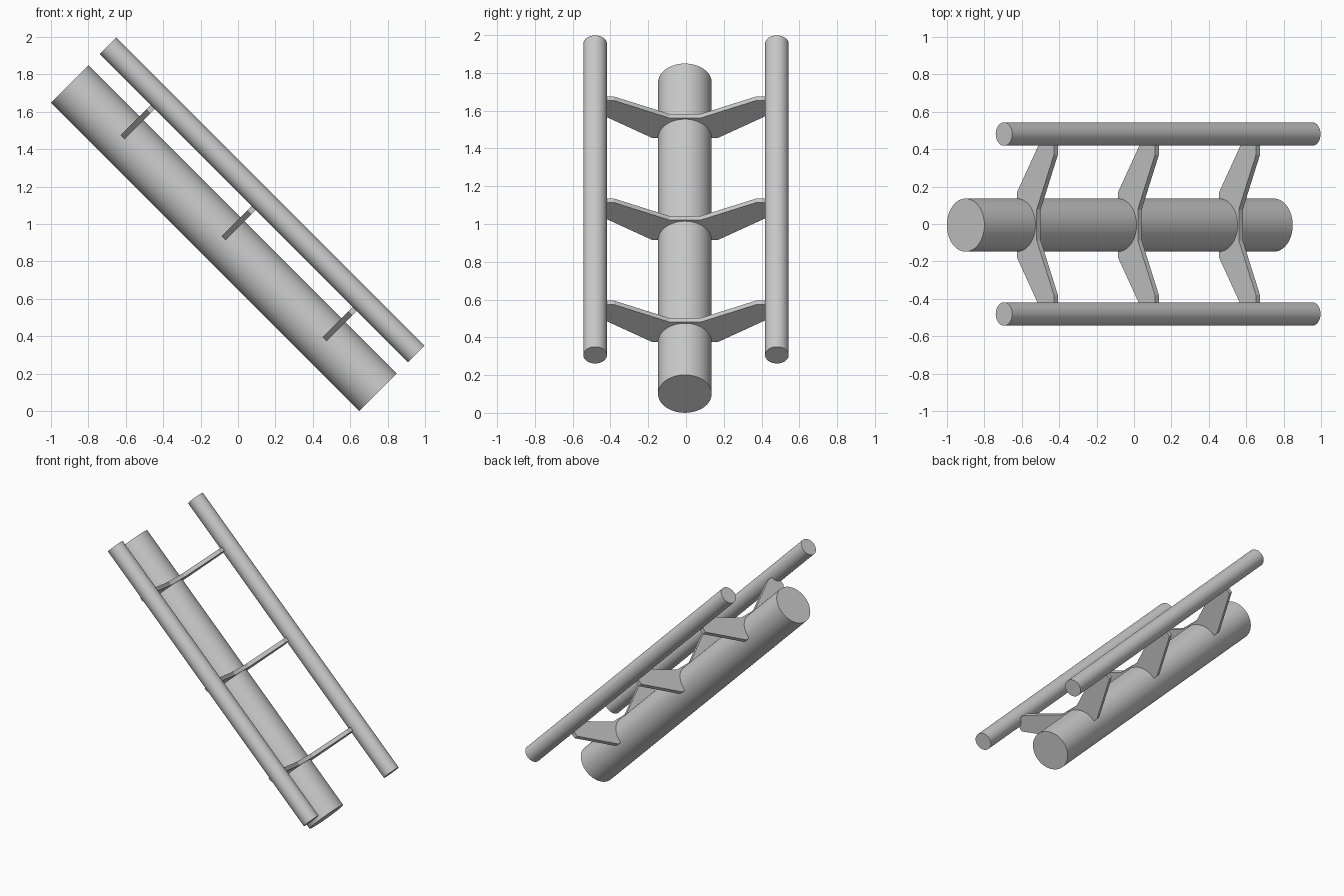
import bpy, bmesh, math
from mathutils import Matrix

if "Cube" in bpy.data.objects:
    bpy.data.objects.remove(bpy.data.objects["Cube"])

# Local frame: z runs up along the slanted tube, x points away from it to the rails
FRAME = Matrix.Translation((-0.076, 0, 0.925)) @ Matrix.Rotation(math.radians(-45), 4, 'Y')
LENGTH = 2.331


def finish(name, bm, smooth):
    bmesh.ops.recalc_face_normals(bm, faces=bm.faces)
    mesh = bpy.data.meshes.new(name)
    bm.to_mesh(mesh)
    bm.free()
    obj = bpy.data.objects.new(name, mesh)
    bpy.context.collection.objects.link(obj)
    obj.matrix_world = FRAME
    if smooth:
        bpy.ops.object.select_all(action='DESELECT')
        obj.select_set(True)
        bpy.context.view_layer.objects.active = obj
        bpy.ops.object.shade_smooth_by_angle(angle=math.radians(30))


def rod(name, n, y, radius):
    bm = bmesh.new()
    bmesh.ops.create_cone(bm, cap_ends=True, segments=64, radius1=radius, radius2=radius,
                          depth=LENGTH, matrix=Matrix.Translation((n, y, 0)))
    finish(name, bm, True)


def bracket(name, along):
    # Half outline as (side, height above tube axis), mirrored across the tube
    half = [(0.172, 0.0), (0.47, 0.193), (0.47, 0.281), (0.375, 0.281), (0.083, 0.151)]
    outline = half + [(-y, n) for y, n in reversed(half)]
    t = 0.03
    bm = bmesh.new()
    face = bm.faces.new([bm.verts.new((n, y - 0.005, along - t / 2)) for y, n in outline])
    new = bmesh.ops.extrude_face_region(bm, geom=[face])['geom']
    bmesh.ops.translate(bm, vec=(0, 0, t),
                        verts=[v for v in new if isinstance(v, bmesh.types.BMVert)])
    finish(name, bm, False)


# Main tube
rod("main_tube", 0, -0.006, 0.142)

# Side rails
for label, side in (("left", 1), ("right", -1)):
    rod(label + "_rail", 0.29, side * 0.481, 0.0625)

# Winged plates joining the tube to the rails
for label, along in (("lower", -0.764), ("middle", 0), ("upper", 0.764)):
    bracket(label + "_bracket", along)
